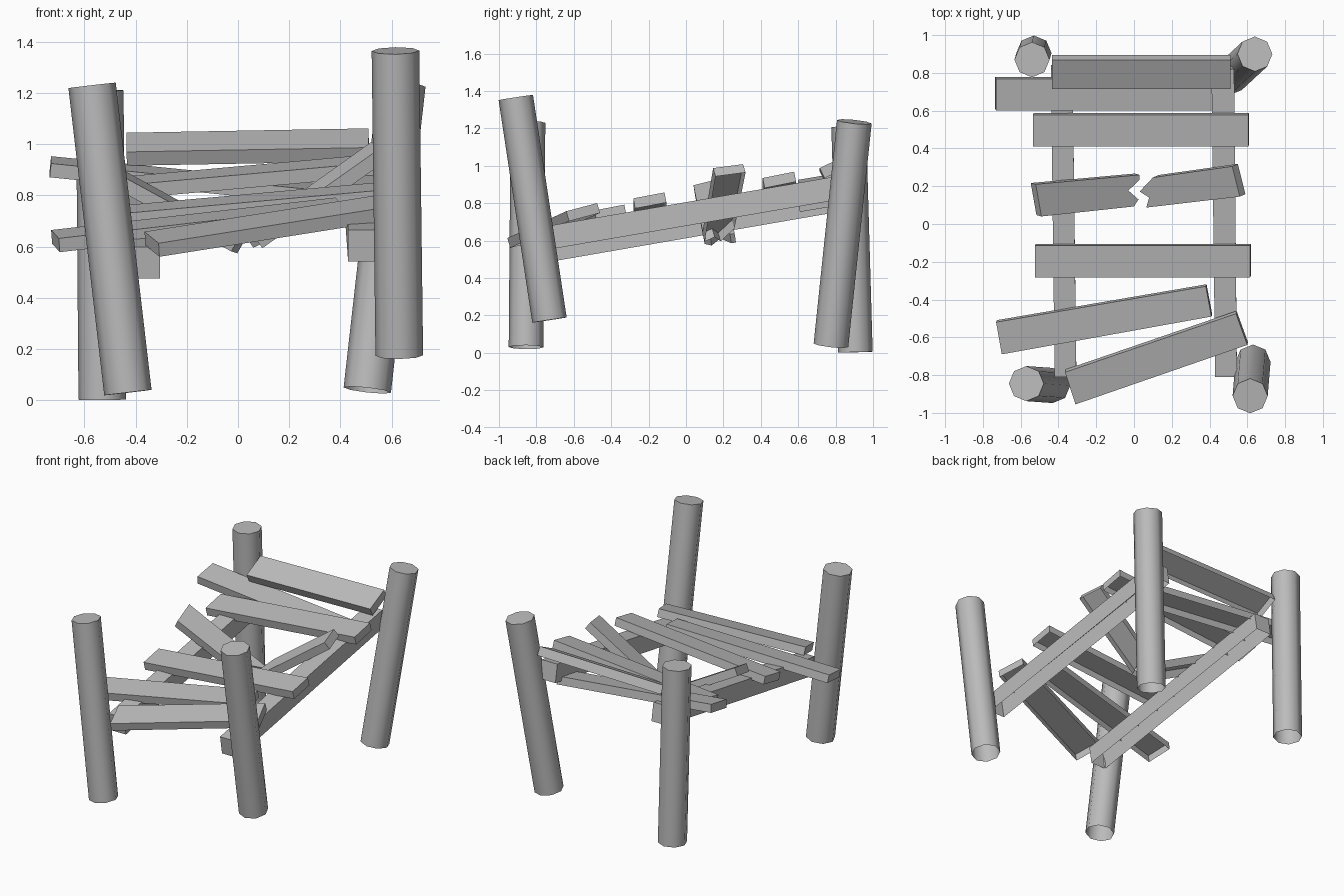
import bpy, bmesh, math
from mathutils import Vector

cube = bpy.data.objects.get("Cube")
if cube:
    bpy.data.objects.remove(cube, do_unlink=True)

# Single weathered grey
grey = bpy.data.materials.new("weathered_grey")
grey.use_nodes = True
grey.diffuse_color = (0.5, 0.5, 0.5, 1)
grey.node_tree.nodes["Principled BSDF"].inputs["Base Color"].default_value = (0.5, 0.5, 0.5, 1)


def finish(name, bm, underside):
    """Turn the solid into an object, leaving its underside open."""
    bmesh.ops.recalc_face_normals(bm, faces=bm.faces[:])
    bmesh.ops.delete(bm, geom=[underside], context='FACES_ONLY')
    mesh = bpy.data.meshes.new(name)
    bm.to_mesh(mesh)
    bm.free()
    mesh.materials.append(grey)
    obj = bpy.data.objects.new(name, mesh)
    bpy.context.collection.objects.link(obj)
    return obj


def board(name, outline, z, gx, gy, thick=0.055):
    """Board whose top follows a sloping plane; z is the height at its middle."""
    n = len(outline)
    cx = (min(p[0] for p in outline) + max(p[0] for p in outline)) / 2
    cy = (min(p[1] for p in outline) + max(p[1] for p in outline)) / 2
    drop = Vector((gx, gy, -1)).normalized() * thick
    bm = bmesh.new()
    top = [bm.verts.new((x, y, z + gx * (x - cx) + gy * (y - cy))) for x, y in outline]
    low = [bm.verts.new(v.co + drop) for v in top]
    bm.faces.new(top)
    underside = bm.faces.new(low[::-1])
    for i in range(n):
        j = (i + 1) % n
        bm.faces.new((top[j], top[i], low[i], low[j]))
    finish(name, bm, underside)


def post(name, bottom, top, radius=0.093):
    """Leaning eight-sided post."""
    a, b = Vector(bottom), Vector(top)
    axis = b - a
    bm = bmesh.new()
    bmesh.ops.create_cone(bm, cap_ends=True, segments=8, radius1=radius,
                          radius2=radius, depth=axis.length)
    underside = min(bm.faces, key=lambda f: f.calc_center_median().z)
    turn = Vector((0, 0, 1)).rotation_difference(axis.normalized())
    for v in bm.verts:
        v.co = turn @ v.co + (a + b) / 2
    obj = finish(name, bm, underside)
    bpy.ops.object.select_all(action='DESELECT')
    obj.select_set(True)
    bpy.context.view_layer.objects.active = obj
    bpy.ops.object.shade_smooth_by_angle(angle=math.radians(50))


def rect(x0, x1, y0, y1):
    return [(x0, y0), (x1, y0), (x1, y1), (x0, y1)]


# Corner posts
post("front_right_post", (-0.43, -0.855, 0.03), (-0.57, -0.845, 1.23))
post("front_left_post", (0.63, -0.73, 0.175), (0.615, -0.91, 1.365))
post("back_right_post", (-0.53, 0.905, 0.003), (-0.54, 0.87, 1.21))
post("back_left_post", (0.505, 0.775, 0.04), (0.64, 0.9, 1.235))

# Side rails
board("right_rail", [(-0.42, -0.81), (-0.305, -0.81), (-0.325, 0.82), (-0.44, 0.82)],
      0.74, 0, 0.173, 0.125)
board("left_rail", [(0.43, -0.81), (0.545, -0.81), (0.53, 0.82), (0.41, 0.82)],
      0.806, 0, 0.172, 0.125)

# Whole planks, back to front
board("plank_back", rect(-0.435, 0.51, 0.715, 0.868), 1.016, 0.018, 0.49, 0.06)
board("plank_sunken", rect(-0.73, 0.45, 0.6, 0.768), 0.88, -0.1, 0.17)
board("plank_upper", rect(-0.535, 0.605, 0.41, 0.578), 0.9, 0.09, 0.2)
board("plank_lower", rect(-0.525, 0.615, -0.282, -0.115), 0.79, 0.09, 0.19)
board("plank_skewed", [(-0.7, -0.69), (0.41, -0.49), (0.38, -0.33), (-0.73, -0.52)],
      0.712, 0.079, 0.206)
board("plank_front", [(-0.31, -0.955), (0.6, -0.64), (0.54, -0.475), (-0.365, -0.785)],
      0.707, 0.059, 0.285)

# Snapped plank, both halves sagging to the middle
board("broken_plank_right",
      [(-0.49, 0.04), (0.0, 0.093), (0.024, 0.13), (-0.03, 0.177), (0.03, 0.235),
       (0.03, 0.26), (-0.52, 0.21)], 0.775, -0.56, 0.15)
board("broken_plank_left",
      [(0.065, 0.087), (0.56, 0.145), (0.52, 0.305), (0.1, 0.246), (0.03, 0.172),
       (0.08, 0.14)], 0.825, 0.67, 0.3)
